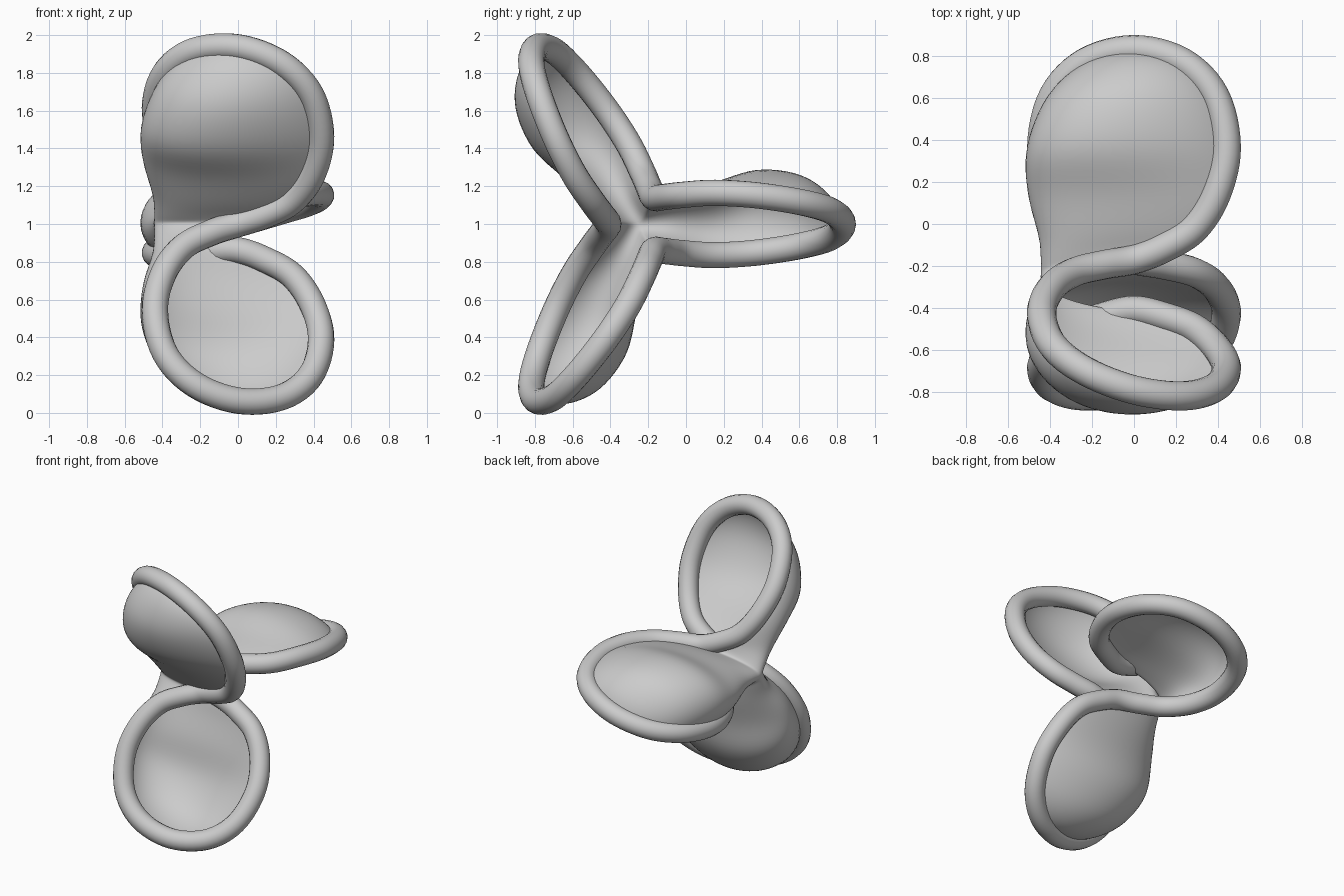
import bpy, bmesh, math
from mathutils import Vector

cube = bpy.data.objects.get("Cube")
if cube:
    bpy.data.objects.remove(cube)

HUB_Y, HUB_Z, TUBE = -0.25, 1.0, 0.07
STEPS = 6          # samples per curve span
ACROSS = 32        # film columns from strand to strand

# Half a lobe rim, root to tip: (distance from hub axis, sideways, x)
RIM = [(.081, -.14, 0), (.135, -.143, -.14), (.23, -.154, -.29), (.40, -.165, -.395),
       (.62, -.152, -.44), (.86, -.115, -.385), (1.02, -.068, -.23), (1.08, 0, 0)]
# Film bulge over the same stations, same axes
BULGE = [(-.081, 0, -.45), (-.06, .04, -.43), (-.02, .10, -.38), (0, .16, -.35),
         (0, .255, -.30), (0, .24, -.19), (0, .13, -.07), (0, 0, 0)]


def place(p, lobe):
    """Lobe coordinates to world space, turned about the hub axis."""
    a = math.radians(120 * lobe)
    r, t, x = p
    return Vector((x, HUB_Y + r * math.cos(a) - t * math.sin(a),
                   HUB_Z + r * math.sin(a) + t * math.cos(a)))


def turn(v, lobe):
    return place(v, lobe) - place((0, 0, 0), lobe)


def spline(a, b, c, d, u):
    """Catmull-Rom point between b and c."""
    return b + 0.5 * u * ((c - a) + u * ((2 * a - 5 * b + 4 * c - d)
                                         + u * (3 * (b - c) + d - a)))


# One closed rim running round all three lobes
lobe_pts = RIM + [(r, -t, -x) for r, t, x in RIM[-2:0:-1]]
ctrl = [place(p, k) for k in range(3) for p in lobe_pts]
n = len(ctrl)
rim = [spline(ctrl[i - 1], ctrl[i], ctrl[(i + 1) % n], ctrl[(i + 2) % n], s / STEPS)
       for i in range(n) for s in range(STEPS)]

bul = [Vector(b) for b in BULGE]
last = len(bul) - 1
bulge = [spline(bul[max(i - 1, 0)], bul[i], bul[i + 1], bul[min(i + 2, last)], s / STEPS)
         for i in range(last) for s in range(STEPS)] + [bul[-1]]

grey = bpy.data.materials.new("plain_grey")
grey.use_nodes = True
grey.diffuse_color = (0.6, 0.6, 0.6, 1)
grey.node_tree.nodes["Principled BSDF"].inputs["Base Color"].default_value = (0.6, 0.6, 0.6, 1)

# Rim tube
curve = bpy.data.curves.new("rim_tube", "CURVE")
curve.dimensions = "3D"
curve.bevel_depth = TUBE
curve.bevel_resolution = 6
path = curve.splines.new("POLY")
path.points.add(len(rim) - 1)
for pt, co in zip(path.points, rim):
    pt.co = (*co, 1)
path.use_cyclic_u = True
path.use_smooth = True
tube = bpy.data.objects.new("rim_tube", curve)
bpy.context.collection.objects.link(tube)
curve.materials.append(grey)

# Film: arched strips joining the two strands of each lobe, welded at the hub
bm = bmesh.new()
half = last * STEPS
for k in range(3):
    rows = []
    for i in range(half + 1):
        low = rim[k * 2 * half + i]
        high = rim[(k * 2 * half + 2 * half - i) % len(rim)]
        row = []
        for j in range(ACROSS + 1):
            w = -math.cos(math.pi * j / ACROSS)
            arch = max(0, 1 - w * w) ** 0.6
            b = bulge[i]
            lift = Vector((b.x * (1 - abs(w)), b.y * arch, b.z * arch))
            row.append(bm.verts.new(low.lerp(high, (w + 1) / 2) + turn(lift, k)))
        rows.append(row)
    for r0, r1 in zip(rows, rows[1:]):
        for j in range(ACROSS):
            bm.faces.new((r0[j], r0[j + 1], r1[j + 1], r1[j]))
bmesh.ops.remove_doubles(bm, verts=bm.verts, dist=0.0008)
inner = [v for v in bm.verts if not v.is_boundary]
for _ in range(6):
    bmesh.ops.smooth_vert(bm, verts=inner, factor=0.5,
                          use_axis_x=True, use_axis_y=True, use_axis_z=True)
bmesh.ops.recalc_face_normals(bm, faces=bm.faces)
for f in bm.faces:
    f.smooth = True
mesh = bpy.data.meshes.new("lobe_film")
bm.to_mesh(mesh)
bm.free()
mesh.materials.append(grey)
film = bpy.data.objects.new("lobe_film", mesh)
bpy.context.collection.objects.link(film)

# Bake the tube to a smooth mesh
bpy.ops.object.select_all(action="DESELECT")
tube.select_set(True)
bpy.context.view_layer.objects.active = tube
bpy.ops.object.convert(target="MESH")
bpy.ops.object.shade_smooth()
